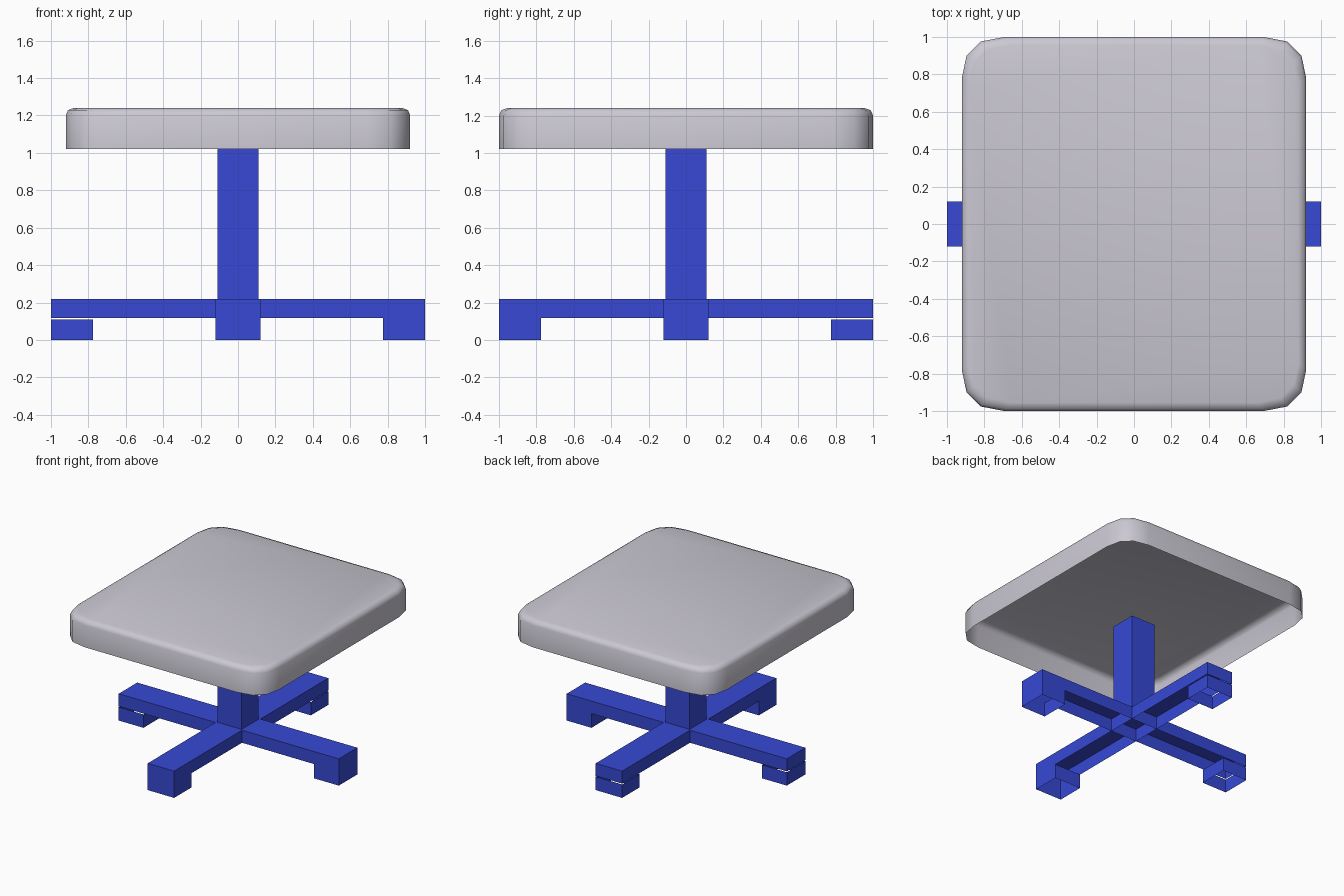
import bpy, bmesh, math
from mathutils import Vector, Matrix

if "Cube" in bpy.data.objects:
    bpy.data.objects.remove(bpy.data.objects["Cube"], do_unlink=True)


def make_material(name, colour):
    mat = bpy.data.materials.new(name)
    mat.use_nodes = True
    mat.diffuse_color = colour
    mat.node_tree.nodes["Principled BSDF"].inputs["Base Color"].default_value = colour
    return mat


GREY = make_material("pale grey", (0.60, 0.58, 0.65, 1))
BLUE = make_material("strong blue", (0.038, 0.066, 0.66, 1))


def add_object(name, bm, mat):
    mesh = bpy.data.meshes.new(name)
    bm.to_mesh(mesh)
    bm.free()
    mesh.materials.append(mat)
    obj = bpy.data.objects.new(name, mesh)
    bpy.context.collection.objects.link(obj)
    return obj


def open_box(name, low, high, open_sides, turn=0):
    """Thin-walled box without the sides whose normals are listed."""
    low, high = Vector(low), Vector(high)
    bm = bmesh.new()
    bmesh.ops.create_cube(bm, size=1)
    bm.normal_update()
    gone = [f for f in bm.faces
            if any(f.normal.dot(Vector(n)) > 0.9 for n in open_sides)]
    bmesh.ops.delete(bm, geom=gone, context="FACES")
    size = high - low
    matrix = (Matrix.Rotation(turn, 4, "Z")
              @ Matrix.Translation((low + high) / 2)
              @ Matrix.Diagonal((*size, 1)))
    bmesh.ops.transform(bm, matrix=matrix, verts=bm.verts)
    return add_object(name, bm, BLUE)


DOWN, UP, INWARD = (0, 0, -1), (0, 0, 1), (-1, 0, 0)

# Cross base: a hub and four hollow arms with feet
open_box("hub", (-0.12, -0.12, 0.117), (0.12, 0.12, 0.22), [DOWN])
for i, side in enumerate(("left", "back", "right", "front")):
    turn = i * math.pi / 2
    foot_top = 0.11 if side in ("back", "right") else 0.117
    open_box(side + "_arm", (0.12, -0.12, 0.117), (1, 0.12, 0.22),
             [DOWN, INWARD], turn)
    open_box(side + "_foot", (0.775, -0.12, 0), (1, 0.12, foot_top),
             [DOWN, UP], turn)

# Column
open_box("column", (-0.11, -0.11, 0.22), (0.11, 0.11, 1.02), [DOWN])

# Seat: rounded shell, open underneath, lofted from rings
corner = [(0.92, 0.78), (0.895, 0.90), (0.82, 0.975), (0.69, 1.0)]
outline = []
for sx, sy in ((1, 1), (-1, 1), (-1, -1), (1, -1)):
    points = [(sx * x, sy * y) for x, y in corner]
    outline += points if sx * sy > 0 else points[::-1]

bm = bmesh.new()
rings = []
for z, inset in ((1.02, 0), (1.20, 0), (1.228, 0.012), (1.24, 0.045)):
    rings.append([bm.verts.new((x * (1 - inset), y * (1 - inset), z))
                  for x, y in outline])
count = len(outline)
for lower, upper in zip(rings, rings[1:]):
    for i in range(count):
        j = (i + 1) % count
        bm.faces.new((lower[i], lower[j], upper[j], upper[i]))
bm.faces.new(rings[-1])
for face in bm.faces:
    face.smooth = True
add_object("seat", bm, GREY)
